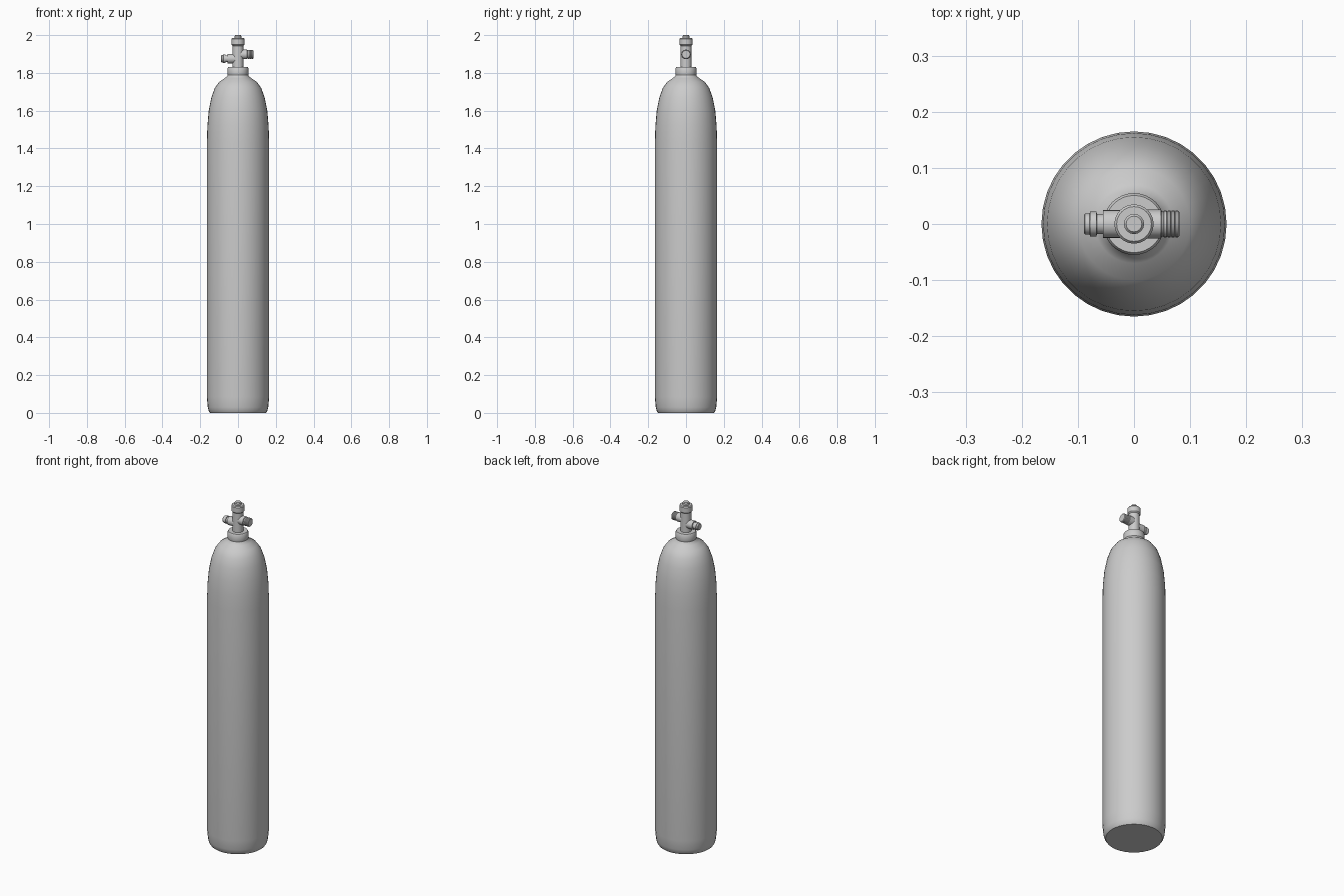
import bpy, math
from mathutils import Matrix

if "Cube" in bpy.data.objects:
    bpy.data.objects.remove(bpy.data.objects["Cube"])


def lathe(name, profile, sides, matrix=Matrix(), angle=35):
    """Spin (radius, height) points round z and cap both ends."""
    verts, faces = [], []
    for r, h in profile:
        for i in range(sides):
            a = 2 * math.pi * i / sides
            verts.append((r * math.cos(a), r * math.sin(a), h))
    for k in range(len(profile) - 1):
        for i in range(sides):
            j = (i + 1) % sides
            a, b = k * sides, (k + 1) * sides
            faces.append((a + i, a + j, b + j, b + i))
    faces.append(tuple(reversed(range(sides))))
    faces.append(tuple(range(len(verts) - sides, len(verts))))
    mesh = bpy.data.meshes.new(name)
    mesh.from_pydata(verts, [], faces)
    mesh.transform(matrix)
    mesh.shade_smooth()
    mesh.set_sharp_from_angle(angle=math.radians(angle))
    obj = bpy.data.objects.new(name, mesh)
    bpy.context.collection.objects.link(obj)
    return obj


def sideways(direction, z):
    """Turn a lathe so its axis points along +x or -x at height z."""
    return Matrix.Translation((0, 0, z)) @ Matrix.Rotation(direction * math.pi / 2, 4, 'Y')


# Pressure tank with rounded base and domed shoulder
lathe("tank_body", [
    (0.148, 0), (0.154, 0.008), (0.160, 0.03), (0.165, 0.085), (0.165, 1.43),
    (0.162, 1.52), (0.155, 1.60), (0.141, 1.67), (0.123, 1.72), (0.100, 1.752),
    (0.070, 1.772), (0.056, 1.785), (0.052, 1.80)], 36)

# Neck collar
lathe("neck_collar", [
    (0.052, 1.78), (0.055, 1.787), (0.055, 1.825), (0.051, 1.831)], 32)

# Valve stem, cap and top spindle
lathe("valve_stem", [(0.029, 1.825), (0.029, 1.95)], 24)
lathe("valve_cap", [
    (0.029, 1.943), (0.035, 1.949), (0.035, 1.979), (0.031, 1.984)], 24)
lathe("valve_spindle", [
    (0.018, 1.98), (0.018, 1.995), (0.014, 2.0)], 16)

# Left outlet with stepped nozzle
lathe("left_outlet", [
    (0.025, 0), (0.025, 0.055), (0.018, 0.055), (0.018, 0.066), (0.022, 0.067),
    (0.022, 0.078), (0.019, 0.079), (0.019, 0.087), (0.017, 0.089)],
    20, sideways(-1, 1.875))

# Right outlet with threaded end
thread = []
for i in range(4):
    x = 0.052 + i * 0.007
    thread += [(0.022, x), (0.024, x + 0.0015), (0.024, x + 0.0055)]
lathe("right_outlet", [(0.0255, 0), (0.0255, 0.048), (0.022, 0.049)] + thread + [(0.021, 0.081)],
      20, sideways(1, 1.898))
